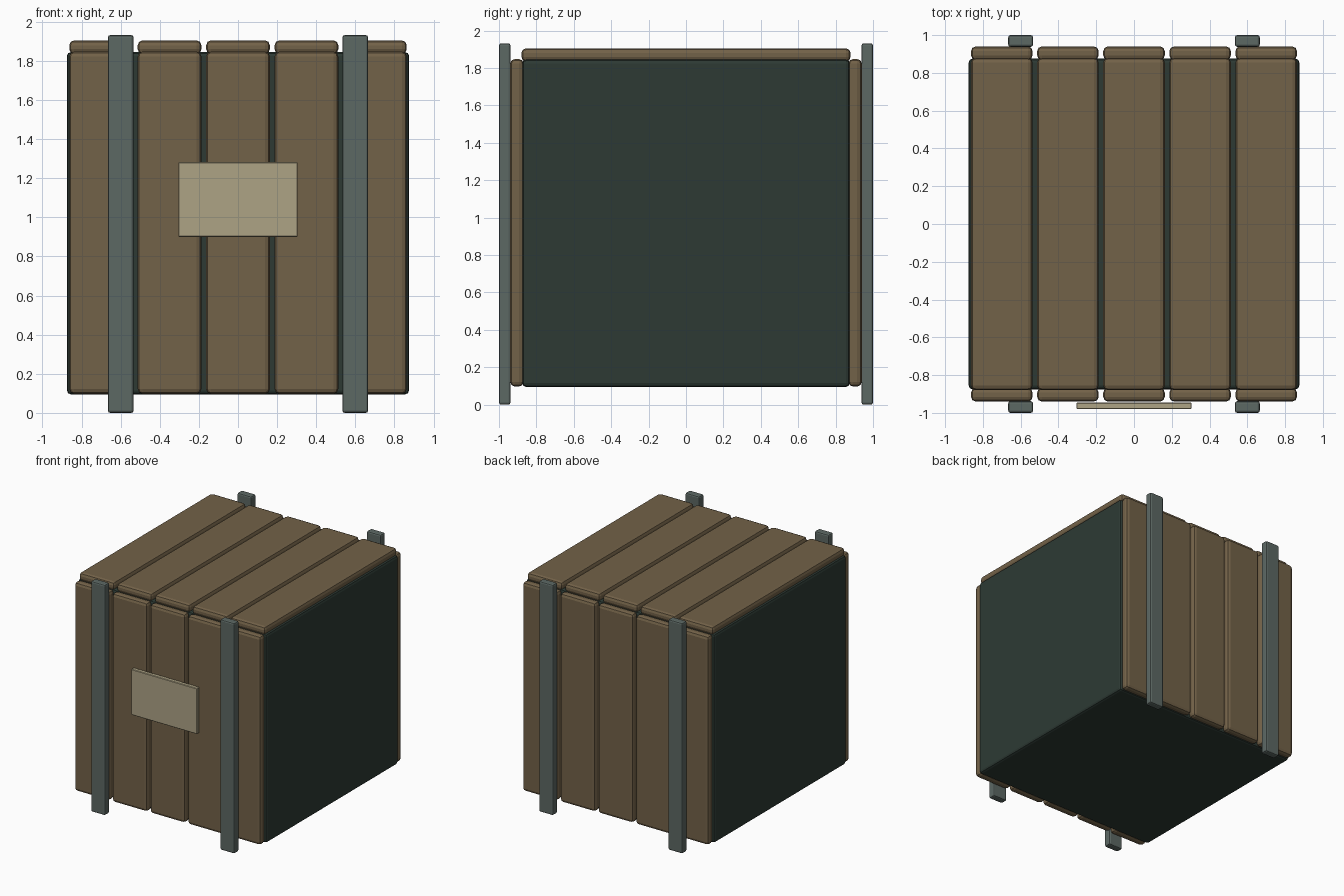
import bpy
import bmesh

if "Cube" in bpy.data.objects:
    bpy.data.objects.remove(bpy.data.objects["Cube"])


def material(name, rgb):
    m = bpy.data.materials.new(name)
    m.diffuse_color = (*rgb, 1.0)
    m.use_nodes = True
    m.node_tree.nodes["Principled BSDF"].inputs["Base Color"].default_value = m.diffuse_color
    return m


wood = material("brown wood", (0.171, 0.122, 0.065))
dark = material("dark green", (0.026, 0.042, 0.034))
metal = material("grey metal", (0.107, 0.138, 0.127))
paper = material("cream paper", (0.418, 0.366, 0.235))


def box(name, lo, hi, mat, bevel, segments=2):
    """Bevelled box between two opposite corners."""
    bm = bmesh.new()
    bmesh.ops.create_cube(bm, size=1.0)
    for v in bm.verts:
        v.co = [(a + b) / 2 + c * (b - a) for a, b, c in zip(lo, hi, v.co)]
    mesh = bpy.data.meshes.new(name)
    bm.to_mesh(mesh)
    bm.free()
    mesh.materials.append(mat)
    obj = bpy.data.objects.new(name, mesh)
    bpy.context.collection.objects.link(obj)
    mod = obj.modifiers.new("rounded edges", 'BEVEL')
    mod.width = bevel
    mod.segments = segments
    return obj


# Crate body
box("crate_body", (-0.875, -0.875, 0.095), (0.875, 0.875, 1.845), dark, 0.02)

# Five planks on the lid, front and back
for i in range(5):
    x0, x1 = (i - 2) * 0.35 - 0.163, (i - 2) * 0.35 + 0.163
    box("lid_plank", (x0, -0.88, 1.835), (x1, 0.88, 1.905), wood, 0.025)
    box("front_plank", (x0, -0.94, 0.097), (x1, -0.868, 1.848), wood, 0.025)
    box("back_plank", (x0, 0.868, 0.097), (x1, 0.94, 1.848), wood, 0.025)

# Upright metal straps, two in front and two behind
for x in (-0.6, 0.6):
    box("front_strap", (x - 0.066, -1.0, 0), (x + 0.066, -0.938, 1.932), metal, 0.012)
    box("back_strap", (x - 0.066, 0.938, 0), (x + 0.066, 1.0, 1.932), metal, 0.012)

# Blank label panel
box("label_panel", (-0.305, -0.98, 0.9), (0.305, -0.945, 1.283), paper, 0.004, 1)
